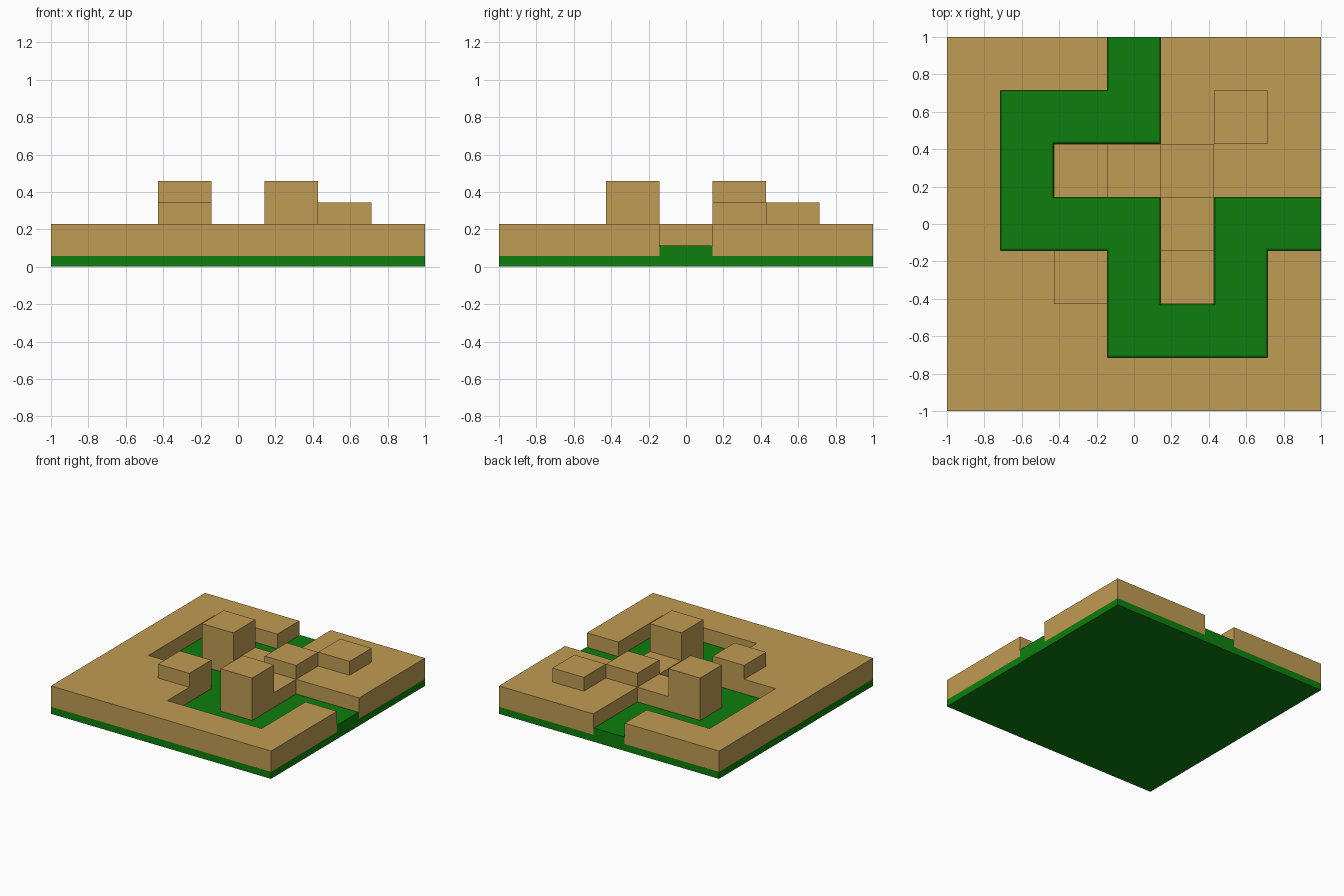
import bpy
import bmesh

if "Cube" in bpy.data.objects:
    bpy.data.objects.remove(bpy.data.objects["Cube"], do_unlink=True)

CELL = 2 / 7
UNIT = CELL / 5
BASE, PATH, LAND, LOW, HIGH = (UNIT * k for k in (1, 2, 4, 6, 8))

# Board plan, back row first: p = path, # = land, b = low block, T = tower
PLAN = ["###p###",
        "#ppp#b#",
        "#pT#b##",
        "#ppp#pp",
        "##bpTp#",
        "###ppp#",
        "#######"]


def material(name, rgb):
    m = bpy.data.materials.new(name)
    m.use_nodes = True
    m.diffuse_color = (*rgb, 1)
    bsdf = m.node_tree.nodes["Principled BSDF"]
    bsdf.inputs["Base Color"].default_value = (*rgb, 1)
    bsdf.inputs["Roughness"].default_value = 0.9
    return m


green = material("path green", (0.0044, 0.209, 0.0044))
tan = material("sandy tan", (0.527, 0.331, 0.088))


def cells(kind):
    return [(c, 6 - r) for r, row in enumerate(PLAN)
            for c, k in enumerate(row) if k == kind]


def prism(name, spots, z0, z1, mat, round_top=0.0):
    """Raise a set of grid cells into one solid with merged flat faces."""
    bm = bmesh.new()
    for c, r in spots:
        x, y = -1 + c * CELL, -1 + r * CELL
        bm.faces.new([bm.verts.new((x + dx * CELL, y + dy * CELL, z0))
                      for dx, dy in ((0, 0), (1, 0), (1, 1), (0, 1))])
    bmesh.ops.remove_doubles(bm, verts=bm.verts, dist=1e-4)
    ext = bmesh.ops.extrude_face_region(bm, geom=bm.faces[:], use_keep_orig=True)
    top = [v for v in ext["geom"] if isinstance(v, bmesh.types.BMVert)]
    bmesh.ops.translate(bm, verts=top, vec=(0, 0, z1 - z0))
    bmesh.ops.recalc_face_normals(bm, faces=bm.faces)
    bmesh.ops.dissolve_limit(bm, angle_limit=0.01, verts=bm.verts, edges=bm.edges)
    if round_top:
        # Soften the long upper edges, leaving the ends at the board rim square
        rim = []
        for e in bm.edges:
            mid = (e.verts[0].co + e.verts[1].co) / 2
            if all(abs(v.co.z - z1) < 1e-4 for v in e.verts) \
                    and max(abs(mid.x), abs(mid.y)) < 0.999:
                rim.append(e)
        bmesh.ops.bevel(bm, geom=rim, offset=round_top, offset_type='OFFSET',
                        segments=2, profile=0.5, affect='EDGES')
    mesh = bpy.data.meshes.new(name)
    bm.to_mesh(mesh)
    bm.free()
    mesh.materials.append(mat)
    obj = bpy.data.objects.new(name, mesh)
    bpy.context.collection.objects.link(obj)
    return obj


# Green base slab and the winding path on it
prism("base_slab", [(c, r) for c in range(7) for r in range(7)], 0, BASE, green)
prism("winding_path", cells("p"), BASE, PATH, green, 0.012)

# Raised land around the path
prism("raised_land", cells("#"), BASE, LAND, tan)

# Blocks and towers standing in the land
for kind, label, height in (("b", "low_block", LOW), ("T", "tower", HIGH)):
    for i, spot in enumerate(cells(kind), 1):
        prism(f"{label}_{i}", [spot], BASE, height, tan)
